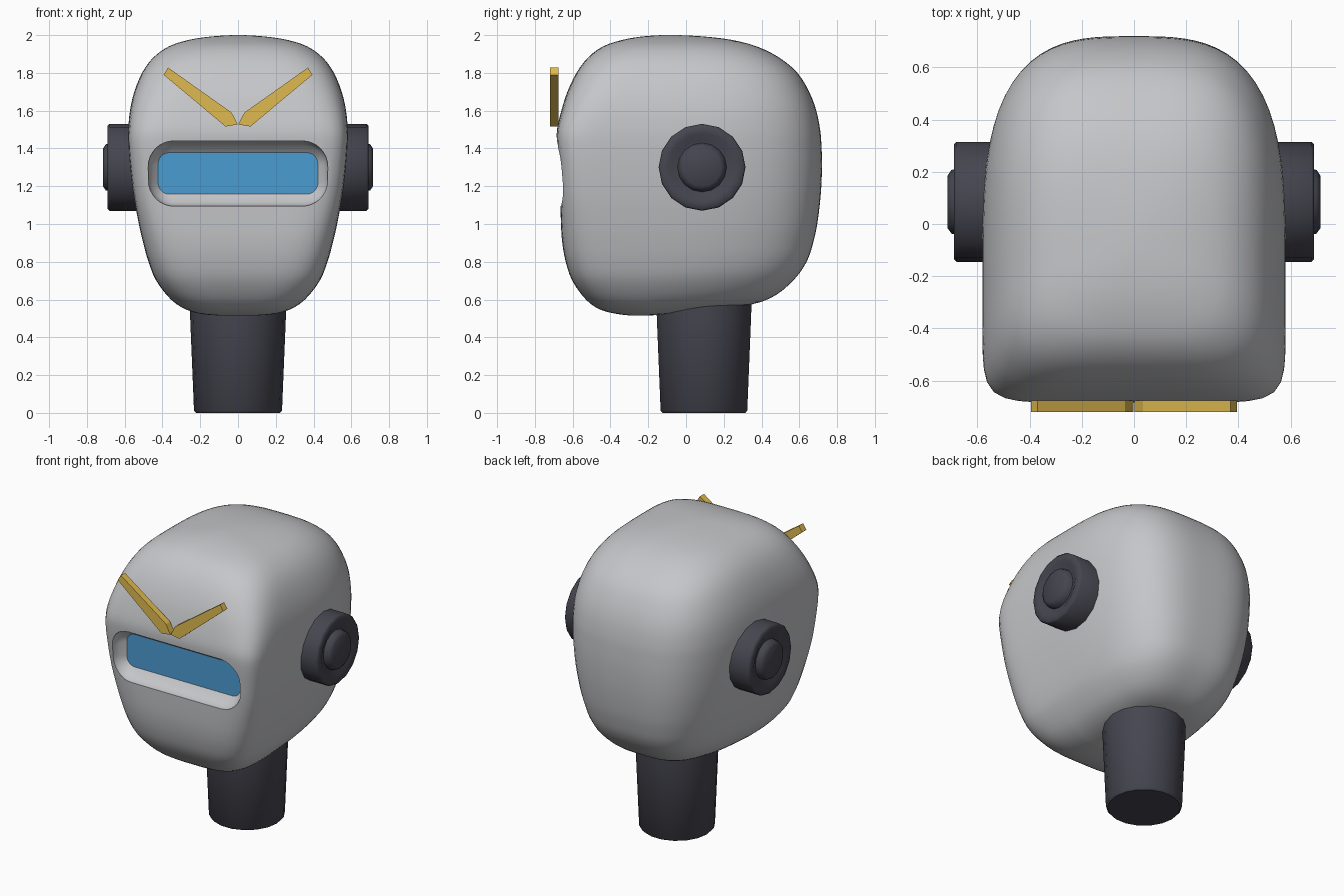
import bpy, bmesh, math

if "Cube" in bpy.data.objects:
    bpy.data.objects.remove(bpy.data.objects["Cube"])


def material(name, rgb):
    m = bpy.data.materials.new(name)
    m.diffuse_color = (*rgb, 1)
    m.use_nodes = True
    m.node_tree.nodes["Principled BSDF"].inputs["Base Color"].default_value = m.diffuse_color
    return m


GREY = material("shell_grey", (0.56, 0.565, 0.585))
DARK = material("dark_metal", (0.06, 0.06, 0.08))
GOLD = material("gold", (0.74, 0.49, 0.08))
BLUE = material("visor_blue", (0.07, 0.335, 0.65))


def make(name, verts, faces, mat):
    me = bpy.data.meshes.new(name)
    me.from_pydata(verts, [], faces)
    bm = bmesh.new()
    bm.from_mesh(me)
    bmesh.ops.recalc_face_normals(bm, faces=bm.faces)
    bm.to_mesh(me)
    bm.free()
    ob = bpy.data.objects.new(name, me)
    bpy.context.collection.objects.link(ob)
    me.materials.append(mat)
    return ob


def loft(name, rings, mat):
    """Skin closed rings of equal size and cap both ends."""
    n = len(rings[0])
    verts = [p for r in rings for p in r]
    faces = [(i * n + j, i * n + (j + 1) % n, (i + 1) * n + (j + 1) % n, (i + 1) * n + j)
             for i in range(len(rings) - 1) for j in range(n)]
    last = (len(rings) - 1) * n
    faces += [tuple(range(n)), tuple(range(last, last + n))]
    return make(name, verts, faces, mat)


def smooth(ob, angle):
    bpy.ops.object.select_all(action='DESELECT')
    ob.select_set(True)
    bpy.context.view_layer.objects.active = ob
    bpy.ops.object.shade_smooth_by_angle(angle=math.radians(angle))


# Head shell: z, half width, front y, back y, front squareness
rows = [(0.515, 0.04, -0.26, -0.12, 2.5), (0.52, 0.17, -0.34, 0.14, 3.0),
        (0.545, 0.27, -0.45, 0.35, 3.6), (0.60, 0.355, -0.53, 0.48, 4.4),
        (0.70, 0.433, -0.602, 0.585, 5), (0.80, 0.474, -0.637, 0.645, 5.4),
        (0.90, 0.502, -0.655, 0.675, 5.8), (1.00, 0.525, -0.662, 0.695, 6.5),
        (1.15, 0.553, -0.666, 0.713, 8), (1.30, 0.571, -0.672, 0.72, 9),
        (1.42, 0.58, -0.682, 0.717, 9), (1.50, 0.581, -0.683, 0.71, 8),
        (1.60, 0.572, -0.66, 0.69, 6.5), (1.70, 0.549, -0.628, 0.652, 5.3),
        (1.80, 0.508, -0.58, 0.59, 4.5), (1.88, 0.45, -0.52, 0.495, 4),
        (1.94, 0.367, -0.44, 0.375, 3.5), (1.975, 0.26, -0.335, 0.24, 3),
        (1.993, 0.14, -0.23, 0.09, 2.6), (2.0, 0.03, -0.13, -0.04, 2)]
SEG = 96


def refine(pts, steps=3):
    """Catmull-Rom interpolation between the rows."""
    out = []
    for i in range(len(pts) - 1):
        a, b, c, d = (pts[min(max(i + k, 0), len(pts) - 1)] for k in (-1, 0, 1, 2))
        for s in range(steps):
            t = s / steps
            out.append([q + 0.5 * t * (r - p + t * (2 * p - 5 * q + 4 * r - w + t * (3 * (q - r) + w - p)))
                        for p, q, r, w in zip(a, b, c, d)])
    return out + [pts[-1]]


def head_ring(z, w, yf, yb, nf):
    yc = yf + 0.37 * (yb - yf)
    ring = []
    for k in range(SEG):
        a = 2 * math.pi * k / SEG
        c, s = math.cos(a), math.sin(a)
        n = nf if s < 0 else min(nf, 3.15)
        r = (abs(c) ** n + abs(s) ** n) ** (-1 / n)
        y = yc + r * s * ((yc - yf) if s < 0 else (yb - yc))
        # underside rises towards the back
        lift = 0.032 * min(1, max(0, (y + 0.2) / 0.45)) * max(0, 1 - (z - 0.51) / 0.5)
        ring.append((w * r * c, y, z + lift))
    return ring


head = loft("head_shell", [head_ring(*r) for r in refine(rows)], GREY)

# Visor recess: tapered rounded slot cut into the face
FLOOR = -0.58


def slot(y, hx, hz, rad, zc):
    pts = []
    for q, (sx, sz) in enumerate([(1, 1), (-1, 1), (-1, -1), (1, -1)]):
        for k in range(9):
            a = math.pi / 2 * (q + k / 8)
            pts.append((sx * (hx - rad) + rad * math.cos(a), y,
                        zc + sz * (hz - rad) + rad * math.sin(a)))
    return pts


cutter = loft("visor_cutter", [slot(-0.9, 0.48, 0.178, 0.14, 1.267),
                               slot(-0.65, 0.475, 0.172, 0.135, 1.267),
                               slot(-0.61, 0.455, 0.15, 0.11, 1.267),
                               slot(FLOOR, 0.423, 0.11, 0.06, 1.268)], GREY)
cut = head.modifiers.new("visor", 'BOOLEAN')
cut.operation = 'DIFFERENCE'
cut.solver = 'EXACT'
cut.object = cutter
bpy.context.view_layer.objects.active = head
bpy.ops.object.modifier_apply(modifier=cut.name)
bpy.data.objects.remove(cutter)

# Visor glass: the floor of the recess
head.data.materials.clear()
head.data.materials.append(GREY)
head.data.materials.append(BLUE)
for f in head.data.polygons:
    on_floor = abs(f.center.y - FLOOR) < 0.002 and abs(f.normal.y) > 0.99
    f.material_index = 1 if on_floor and abs(f.center.z - 1.268) < 0.12 else 0
smooth(head, 35)


def circle(r, n=16):
    return [(r * math.cos(2 * math.pi * k / n), r * math.sin(2 * math.pi * k / n))
            for k in range(n)]


# Ear discs with a sunken ring and raised button
ear = [(0.48, 0.23), (0.68, 0.23), (0.69, 0.22), (0.69, 0.18), (0.668, 0.14),
       (0.668, 0.13), (0.70, 0.122), (0.715, 0.1)]
for side, label in ((1, "right"), (-1, "left")):
    smooth(loft("ear_" + label, [[(side * x, 0.085 + u, 1.3 + v) for u, v in circle(r)]
                                 for x, r in ear], DARK), 50)

# Neck
neck = [(0, 0.222), (0.012, 0.233), (0.52, 0.254), (0.75, 0.26)]
smooth(loft("neck", [[(u, 0.095 + v, z) for u, v in circle(r, 18)] for z, r in neck], DARK), 40)

# V-shaped brow crest
blade = [(0.37, 1.828), (0.394, 1.79), (0.066, 1.516), (0.001, 1.527), (0.034, 1.59)]
for side, label in ((1, "right"), (-1, "left")):
    loft("crest_" + label, [[(side * x, y, z) for x, z in blade] for y in (-0.72, -0.676)], GOLD)
